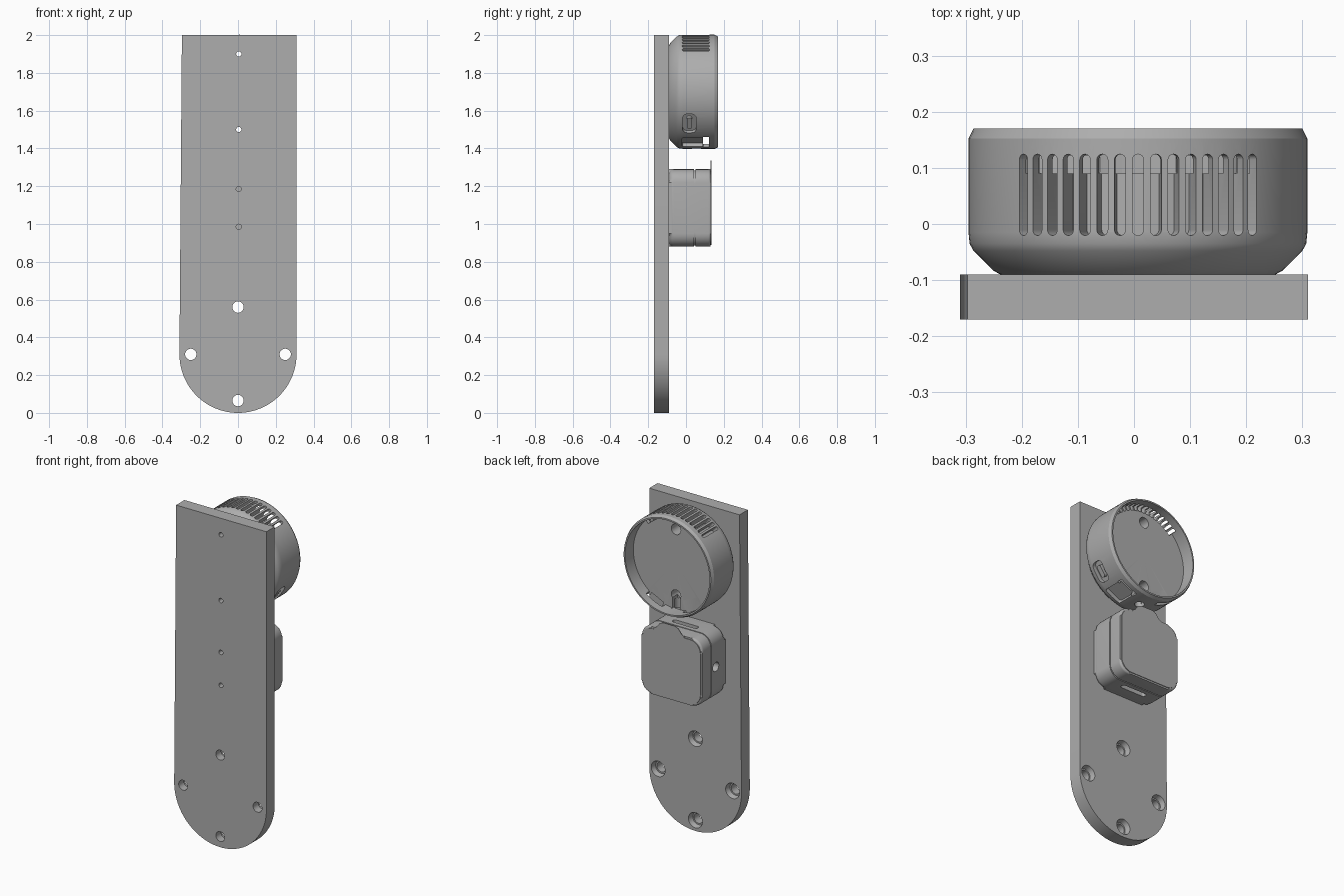
import bpy, bmesh
from math import sin, cos, pi, radians
from mathutils import Matrix, Vector

if "Cube" in bpy.data.objects:
    bpy.data.objects.remove(bpy.data.objects["Cube"])

grey = bpy.data.materials.new("plain_grey")
grey.use_nodes = True
grey.diffuse_color = (0.42, 0.42, 0.42, 1)
grey.node_tree.nodes["Principled BSDF"].inputs["Base Color"].default_value = (0.42, 0.42, 0.42, 1)


def rounded(w, h, r, n=6):
    """Outline of a rounded rectangle; r = w/2 or h/2 gives a slot."""
    pts = []
    for k, (sx, sy) in enumerate([(1, 1), (-1, 1), (-1, -1), (1, -1)]):
        for i in range(n + 1):
            a = pi / 2 * (k + i / n)
            p = (sx * (w / 2 - r) + r * cos(a), sy * (h / 2 - r) + r * sin(a))
            if not pts or (Vector(p) - Vector(pts[-1])).length > 1e-5:
                pts.append(p)
    if (Vector(pts[0]) - Vector(pts[-1])).length < 1e-5:
        pts.pop()
    return pts


def circle(r, n=32):
    return [(r * cos(2 * pi * i / n), r * sin(2 * pi * i / n)) for i in range(n)]


def prism(bm, outline, depth, matrix, top_scale=1.0):
    """Extrude an outline along local z; top_scale tapers the far end."""
    near = [bm.verts.new(matrix @ Vector((x, y, 0))) for x, y in outline]
    far = [bm.verts.new(matrix @ Vector((x * top_scale, y * top_scale, depth))) for x, y in outline]
    bm.faces.new(near[::-1])
    bm.faces.new(far)
    for i in range(len(near)):
        j = (i + 1) % len(near)
        bm.faces.new((near[i], near[j], far[j], far[i]))


def from_back(x, y, z):
    """Frame whose outline lies in xz and whose depth runs towards -y."""
    return Matrix.Translation((x, y, z)) @ Matrix.Rotation(pi / 2, 4, "X")


def inward(centre, angle, radius, y):
    """Frame on a cylinder around y, with depth pointing at its axis."""
    out = Vector((cos(angle), 0, sin(angle)))
    along = Vector((0, 1, 0))
    m = Matrix((along.cross(-out), along, -out)).transposed().to_4x4()
    m.translation = Vector(centre) + out * radius + along * y
    return m


def make(name, bm, smooth=True):
    bmesh.ops.recalc_face_normals(bm, faces=bm.faces)
    mesh = bpy.data.meshes.new(name)
    bm.to_mesh(mesh)
    bm.free()
    mesh.materials.append(grey)
    ob = bpy.data.objects.new(name, mesh)
    bpy.context.collection.objects.link(ob)
    return ob


def activate(ob):
    bpy.ops.object.select_all(action="DESELECT")
    ob.select_set(True)
    bpy.context.view_layer.objects.active = ob


def finish(ob, cutters=None):
    """Cut the holes out and shade smooth with sharp edges kept."""
    activate(ob)
    if cutters:
        tool = make(ob.name + "_cutter", cutters)
        tool.hide_render = True
        mod = ob.modifiers.new("holes", "BOOLEAN")
        mod.object, mod.operation, mod.solver, mod.use_self = tool, "DIFFERENCE", "EXACT", True
        bpy.ops.object.modifier_apply(modifier=mod.name)
        bpy.data.objects.remove(tool)
    bpy.ops.object.shade_smooth_by_angle(angle=radians(25))


# Backing plate with a round foot and one slightly tapered side
FACE = -0.09
bm = bmesh.new()
foot = [(0.31 * cos(a), 0.31 + 0.31 * sin(a)) for a in (pi + pi * i / 48 for i in range(49))]
prism(bm, foot + [(0.31, 2), (-0.297, 2)], 0.08, from_back(0, FACE, 0))
plate = make("backing_plate", bm)
cut = bmesh.new()
for x, z in [(0, 0.56), (0.25, 0.31), (-0.25, 0.31), (0, 0.065)]:
    prism(cut, circle(0.03), 0.2, from_back(x, 0, z))
    prism(cut, circle(0.048), 0.035, from_back(x, FACE + 0.005, z), 0.8)
for z in (1.9, 1.5, 1.185, 0.985):
    prism(cut, circle(0.014, 16), 0.2, from_back(0.004, 0, z))
finish(plate, cut)

# Round cup, turned around the y axis
C = (0.007, 0, 1.7)
profile = [(0, -0.09), (0.245, -0.09), (0.258, -0.083), (0.293, -0.048), (0.3, -0.035),
           (0.302, -0.015), (0.302, 0.152), (0.293, 0.17), (0.284, 0.17), (0.284, 0.09), (0, 0.09)]
bm = bmesh.new()
ring = [bm.verts.new((C[0] + r, y, C[2])) for r, y in profile]
edges = [bm.edges.new(pair) for pair in zip(ring, ring[1:])]
bmesh.ops.spin(bm, geom=ring + edges, cent=C, axis=(0, 1, 0), angle=2 * pi, steps=96)
bmesh.ops.remove_doubles(bm, verts=bm.verts, dist=1e-4)
cup = make("round_cup", bm)
cut = bmesh.new()
# Row of vent slots over the top
for i in range(15):
    a = pi / 2 + (i - 7) * 0.106
    prism(cut, rounded(0.02, 0.145, 0.01, 4), 0.06, inward(C, a, 0.32, 0.052))
# Screw wells in the floor, the lower one opening into a channel
for z in (1.9, 1.5):
    prism(cut, circle(0.032), 0.15, from_back(0.004, 0.1, z))
    prism(cut, circle(0.014, 16), 0.3, from_back(0.004, 0.11, z))
prism(cut, [(-0.025, -0.085), (0.025, -0.085), (0.025, 0), (-0.025, 0)], 0.06, from_back(0.004, 0.1, 1.5))
prism(cut, circle(0.027), 0.08, inward(C, -pi / 2, 0.32, 0.055))
# Side button pocket, socket recess and rim windows
prism(cut, rounded(0.12, 0.072, 0.025), 0.045, inward(C, radians(-34.5), 0.32, 0.018))
prism(cut, rounded(0.11, 0.11, 0.01), 0.045, inward(C, radians(-64), 0.32, 0.035))
for a in (-64, -116):
    prism(cut, rounded(0.12, 0.032, 0.004), 0.1, inward(C, radians(a), 0.32, 0.106))
finish(cup, cut)
# Button inside the pocket
bm = bmesh.new()
prism(bm, rounded(0.07, 0.028, 0.013), 0.03, inward(C, radians(-34.5), 0.296, 0.018))
finish(make("side_button", bm))

# Square case: body, seam, cover and lid
B, W = (0.004, 1.085), 0.41


def slab(name, y0, y1, size, bevel_y=None, bevel=0.0):
    bm = bmesh.new()
    prism(bm, rounded(size, size, 0.07, 8), y1 - y0, from_back(B[0], y1, B[1]))
    if bevel:
        rim = [e for e in bm.edges if all(abs(v.co.y - bevel_y) < 1e-5 for v in e.verts)]
        bmesh.ops.bevel(bm, geom=rim, offset=bevel, segments=4, profile=0.5, affect="EDGES")
    return make(name, bm)


body = slab("case_body", FACE, 0.043, W, FACE, 0.025)
cut = bmesh.new()
mid = (B[0], 0, B[1])
prism(cut, circle(0.028), 0.09, inward(mid, pi, 0.23, 0))
for a in (pi / 2, -pi / 2):
    prism(cut, rounded(0.17, 0.03, 0.014), 0.06, inward(mid, a, 0.23, 0))
for z in (1.185, 0.985):
    prism(cut, circle(0.014, 16), 0.1, from_back(0.004, -0.04, z))
finish(body, cut)
finish(slab("case_seam", 0.042, 0.05, W - 0.012))
finish(slab("case_cover", 0.049, 0.131, W, 0.131, 0.012))
finish(slab("case_lid", 0.13, 0.135, W - 0.02))

# Thin pull tab rising from the lid
bm = bmesh.new()
half = [(0.1, -0.03), (0.1, 0), (0.085, 0.006), (0.075, 0.02), (0.062, 0.036), (0.04, 0.045)]
prism(bm, half + [(-x, z) for x, z in half[::-1]], 0.004, from_back(0.02, 0.135, 1.29))
finish(make("lid_tab", bm))
